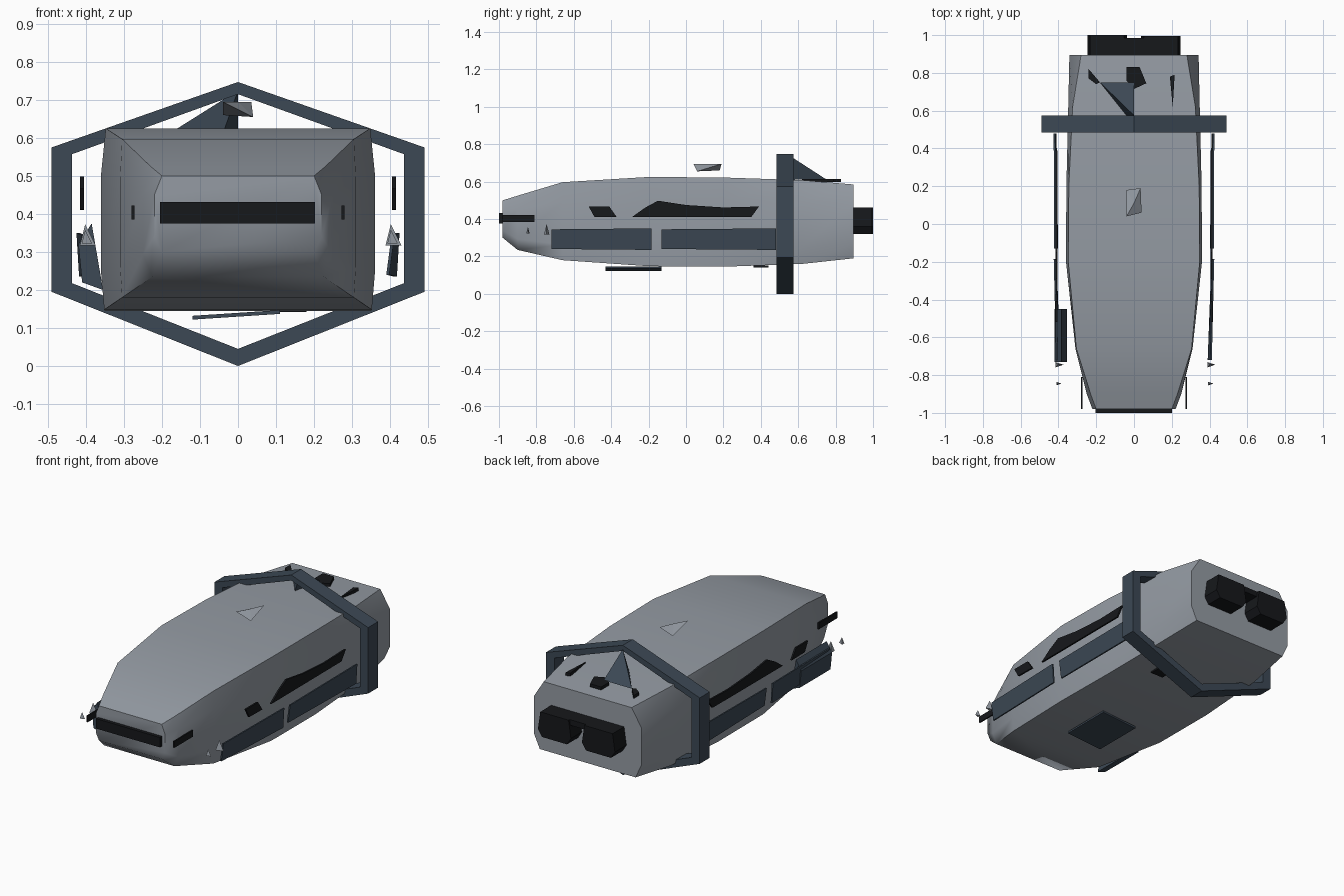
import bpy, bmesh
from math import radians, cos, sin, pi
from mathutils import Vector

if "Cube" in bpy.data.objects:
    bpy.data.objects.remove(bpy.data.objects["Cube"])


def material(name, rgb):
    m = bpy.data.materials.new(name)
    m.diffuse_color = (*rgb, 1)
    m.use_nodes = True
    m.node_tree.nodes["Principled BSDF"].inputs["Base Color"].default_value = m.diffuse_color
    return m


HULL = material("hull_grey", (0.30, 0.33, 0.37))
STEEL = material("dark_steel", (0.045, 0.065, 0.09))
BLACK = material("black_trim", (0.008, 0.009, 0.011))


def finish(name, bm, mat, smooth=None):
    bmesh.ops.recalc_face_normals(bm, faces=bm.faces)
    me = bpy.data.meshes.new(name)
    bm.to_mesh(me)
    bm.free()
    ob = bpy.data.objects.new(name, me)
    bpy.context.collection.objects.link(ob)
    me.materials.append(mat)
    if smooth:
        bpy.ops.object.select_all(action='DESELECT')
        ob.select_set(True)
        bpy.context.view_layer.objects.active = ob
        bpy.ops.object.shade_smooth_by_angle(angle=radians(smooth))
    return ob


def prism(name, pts, offset, mat):
    """Flat outline extruded along offset."""
    bm = bmesh.new()
    face = bm.faces.new([bm.verts.new(p) for p in pts])
    new = bmesh.ops.extrude_face_region(bm, geom=[face], use_keep_orig=True)
    verts = [v for v in new["geom"] if isinstance(v, bmesh.types.BMVert)]
    bmesh.ops.translate(bm, verts=verts, vec=Vector(offset))
    return finish(name, bm, mat)


def box(name, lo, hi, mat):
    (a, b, c), (d, e, f) = lo, hi
    return prism(name, [(a, b, c), (d, b, c), (d, e, c), (a, e, c)], (0, 0, f - c), mat)


def bridge(bm, a, b):
    for i in range(len(a)):
        j = (i + 1) % len(a)
        bm.faces.new((a[i], a[j], b[j], b[i]))


# Hull: y, roof half width, side half width, floor half width, bottom z, top z
stations = [
    (-0.98, 0.20, 0.22, 0.20, 0.30, 0.50),
    (-0.90, 0.23, 0.25, 0.225, 0.235, 0.525),
    (-0.66, 0.305, 0.31, 0.305, 0.18, 0.597),
    (-0.20, 0.348, 0.36, 0.352, 0.148, 0.625),
    (0.20, 0.345, 0.358, 0.350, 0.145, 0.622),
    (0.62, 0.325, 0.348, 0.335, 0.16, 0.608),
    (0.895, 0.28, 0.342, 0.305, 0.19, 0.585),
]
bm = bmesh.new()
rings = []
for y, wt, ws, wb, zb, zt in stations:
    h = zt - zb
    half = [(wb, zb), (ws, zb + 0.2 * h), (ws, zb + 0.75 * h), (wt, zt)]
    prof = half + [(-x, z) for x, z in reversed(half)]
    rings.append([bm.verts.new((x, y, z)) for x, z in prof])
for a, b in zip(rings, rings[1:]):
    bridge(bm, a, b)
bm.faces.new(rings[0])
bm.faces.new(rings[-1])
finish("hull", bm, HULL, 60)

# Hexagonal collar around the rear of the hull
outer = [(0, 0.747), (0.49, 0.575), (0.49, 0.195), (0, 0), (-0.49, 0.195), (-0.49, 0.575)]
inner = [(0, 0.715), (0.437, 0.557), (0.437, 0.218), (0, 0.045), (-0.437, 0.218), (-0.437, 0.557)]
bm = bmesh.new()
loops = [[bm.verts.new((x, y, z)) for x, z in prof] for prof, y in
         ((outer, 0.485), (outer, 0.575), (inner, 0.575), (inner, 0.485))]
for i in range(4):
    bridge(bm, loops[i], loops[(i + 1) % 4])
finish("collar_ring", bm, STEEL)

# Nose light bar
box("nose_bar", (-0.205, -1.0, 0.375), (0.202, -0.96, 0.432), BLACK)

# Parts repeated on both sides
for s, side in ((1, "right"), (-1, "left")):
    box("nose_vane_" + side, (s * 0.276 - 0.004, -0.98, 0.385), (s * 0.276 + 0.004, -0.81, 0.422), BLACK)
    # long side rails, leaning slightly outward at the top
    for n, (y0, y1, x0) in enumerate(((-0.72, -0.185, 0.398), (-0.13, 0.48, 0.41))):
        prism(f"side_rail_{side}_{n}",
              [(s * x0, y0, 0.24), (s * 0.418, y1, 0.235), (s * 0.425, y1, 0.35), (s * (x0 + 0.014), y0, 0.345)],
              (-s * 0.008, 0, 0), STEEL)
    # side windows
    windows = {
        "long": [(-0.29, 0.41), (-0.22, 0.46), (-0.15, 0.498), (0.0, 0.475), (0.2, 0.462), (0.39, 0.467), (0.35, 0.412)],
        "small": [(-0.52, 0.467), (-0.41, 0.467), (-0.37, 0.41), (-0.49, 0.412)],
    }
    for key, pts in windows.items():
        prism(f"{key}_window_{side}", [(s * 0.415, y, z) for y, z in pts], (-s * 0.01, 0, 0), BLACK)
    # small sensor spikes ahead of the rails
    for n, (y, z, r) in enumerate(((-0.745, 0.345, 0.028), (-0.845, 0.34, 0.018))):
        bm = bmesh.new()
        c = Vector((s * 0.402, y, z))
        base = [bm.verts.new(c + Vector((r * cos(k * 2 * pi / 3), r * 0.6 * sin(k * 2 * pi / 3), -r))) for k in range(3)]
        tip = bm.verts.new(c + Vector((0, 0, r)))
        bm.faces.new(base)
        for k in range(3):
            bm.faces.new((base[k], base[(k + 1) % 3], tip))
        finish(f"sensor_spike_{side}_{n}", bm, HULL)
    # six-sided thrusters
    ex = s * 0.142
    hexa = [(-0.105, 0.36), (-0.08, 0.32), (0.08, 0.32), (0.105, 0.36), (0.09, 0.462), (-0.09, 0.462)]
    prism("thruster_" + side, [(ex + x, 0.88, z) for x, z in hexa], (0, 0.115, 0), BLACK)

box("thruster_bridge", (-0.06, 0.88, 0.43), (0.06, 0.985, 0.462), BLACK)
bpy.data.objects["thruster_left"].location.y = 0.005

# Thicker equipment block on the left front rail
prism("left_rail_block", [(-0.42, -0.73, 0.32), (-0.385, -0.73, 0.375), (-0.355, -0.73, 0.2), (-0.41, -0.73, 0.22)],
      (0, 0.28, 0), STEEL)

# Roof antenna: floating wedge
bm = bmesh.new()
v = [bm.verts.new(p) for p in ((-0.04, 0.04, 0.695), (0.04, 0.06, 0.655), (0.035, 0.19, 0.695), (-0.04, 0.18, 0.66), (0, 0.11, 0.695))]
for f in ((0, 1, 4), (1, 2, 4), (2, 3, 4), (3, 0, 4), (0, 3, 1), (1, 3, 2)):
    bm.faces.new([v[i] for i in f])
finish("roof_antenna", bm, HULL)

# Tail fin braced against the collar
bm = bmesh.new()
v = [bm.verts.new(p) for p in ((0, 0.575, 0.725), (-0.18, 0.75, 0.612), (0, 0.75, 0.612), (-0.04, 0.575, 0.61))]
for f in ((0, 1, 2), (0, 3, 1), (0, 2, 3), (1, 3, 2)):
    bm.faces.new([v[i] for i in f])
finish("tail_fin", bm, STEEL)

# Roof vents beside the fin
vents = [[(-0.24, 0.82), (-0.18, 0.75), (-0.2, 0.74), (-0.24, 0.77)],
         [(-0.04, 0.83), (0.03, 0.83), (0.065, 0.745), (0, 0.715), (-0.04, 0.76)],
         [(0.19, 0.78), (0.215, 0.79), (0.205, 0.62)]]
for n, pts in enumerate(vents):
    prism(f"roof_vent_{n}", [(x, y, 0.615) for x, y in pts], (0, 0, -0.018), BLACK)

# Belly hatch and vent
prism("belly_hatch", [(-0.12, -0.43, 0.122), (0.11, -0.43, 0.137), (0.11, -0.13, 0.137), (-0.12, -0.13, 0.122)],
      (0, 0, 0.01), STEEL)
box("belly_vent", (0.10, 0.36, 0.142), (0.18, 0.44, 0.152), BLACK)
